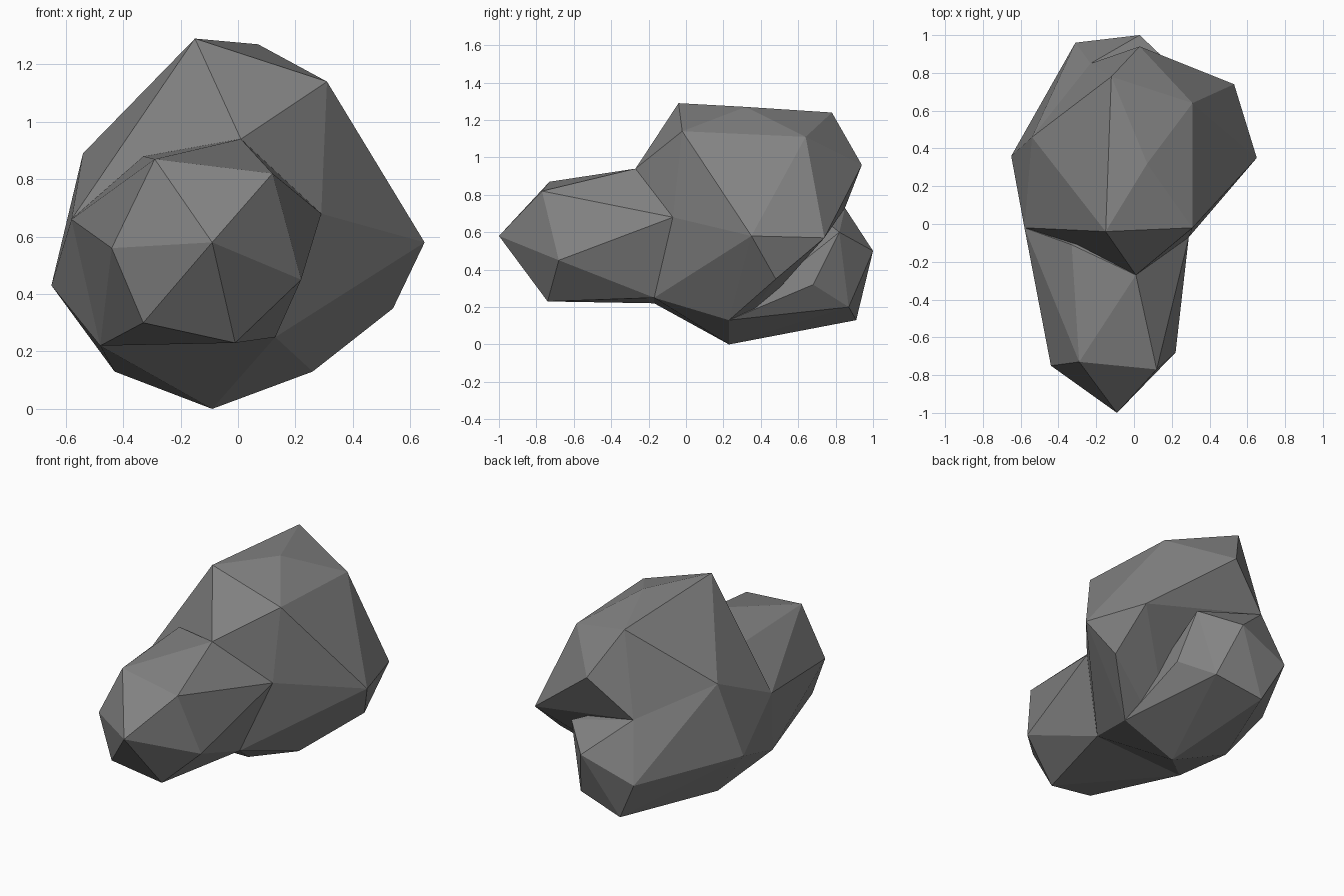
import bpy
import bmesh
from mathutils import Vector

# Remove the default cube only
default_cube = bpy.data.objects.get("Cube")
if default_cube:
    bpy.data.objects.remove(default_cube, do_unlink=True)

# One plain stone colour
stone = bpy.data.materials.new("grey_stone")
stone.use_nodes = True
grey = (0.23, 0.23, 0.23, 1)
stone.diffuse_color = grey
shader = stone.node_tree.nodes["Principled BSDF"]
shader.inputs["Base Color"].default_value = grey
shader.inputs["Roughness"].default_value = 0.9


def boulder(name, corners):
    """Wrap a faceted stone lump around its corner points (in hundredths)."""
    bm = bmesh.new()
    for corner in corners:
        bm.verts.new(Vector(corner) / 100)
    hull = bmesh.ops.convex_hull(bm, input=list(bm.verts))
    # Drop corners that ended up inside the lump
    loose = [v for v in bm.verts if not v.link_faces]
    bmesh.ops.delete(bm, geom=loose, context="VERTS")
    bmesh.ops.recalc_face_normals(bm, faces=list(bm.faces))
    mesh = bpy.data.meshes.new(name)
    bm.to_mesh(mesh)
    bm.free()
    mesh.materials.append(stone)
    lump = bpy.data.objects.new(name, mesh)
    bpy.context.scene.collection.objects.link(lump)
    return lump


# Corners where the front spur grows out of the main mass
front_seam = [(1, -27, 94), (29, -7, 68), (13, -17, 25),
              (-48, -17, 22), (-58, -2, 66)]

# Corners shared by the main mass and the rear bulge
rear_seam = [(-23, 85, 73), (-54, 46, 89), (-65, 36, 43),
             (-43, 30, 13), (-9, 23, 0), (26, 23, 13)]

# Main mass: crown, then flanks
crown = [(-15, -4, 129), (7, 32, 127), (31, -2, 114),
         (-12, 78, 124), (31, 64, 111), (3, 94, 96)]
flanks = [(42, 23, 87), (65, 35, 58), (53, 74, 57), (54, 48, 35)]
boulder("main_rock", crown + flanks + front_seam + rear_seam)

# Front spur: blunt nose, its surrounding ring and the hidden root
nose = [(-9, -100, 58)]
nose_ring = [(-29, -73, 87), (12, -77, 82), (22, -68, 45),
             (-1, -74, 23), (-33, -78, 30), (-44, -75, 56)]
spur_root = [(-33, -11, 88)]
boulder("front_spur", nose + nose_ring + spur_root + front_seam)

# Rear bulge: low lump under the overhang at the back
bulge = [(3, 100, 50), (-31, 96, 38), (-18, 91, 13),
         (12, 87, 20), (25, 68, 32), (22, 82, 60)]
boulder("rear_bulge", bulge + rear_seam)
